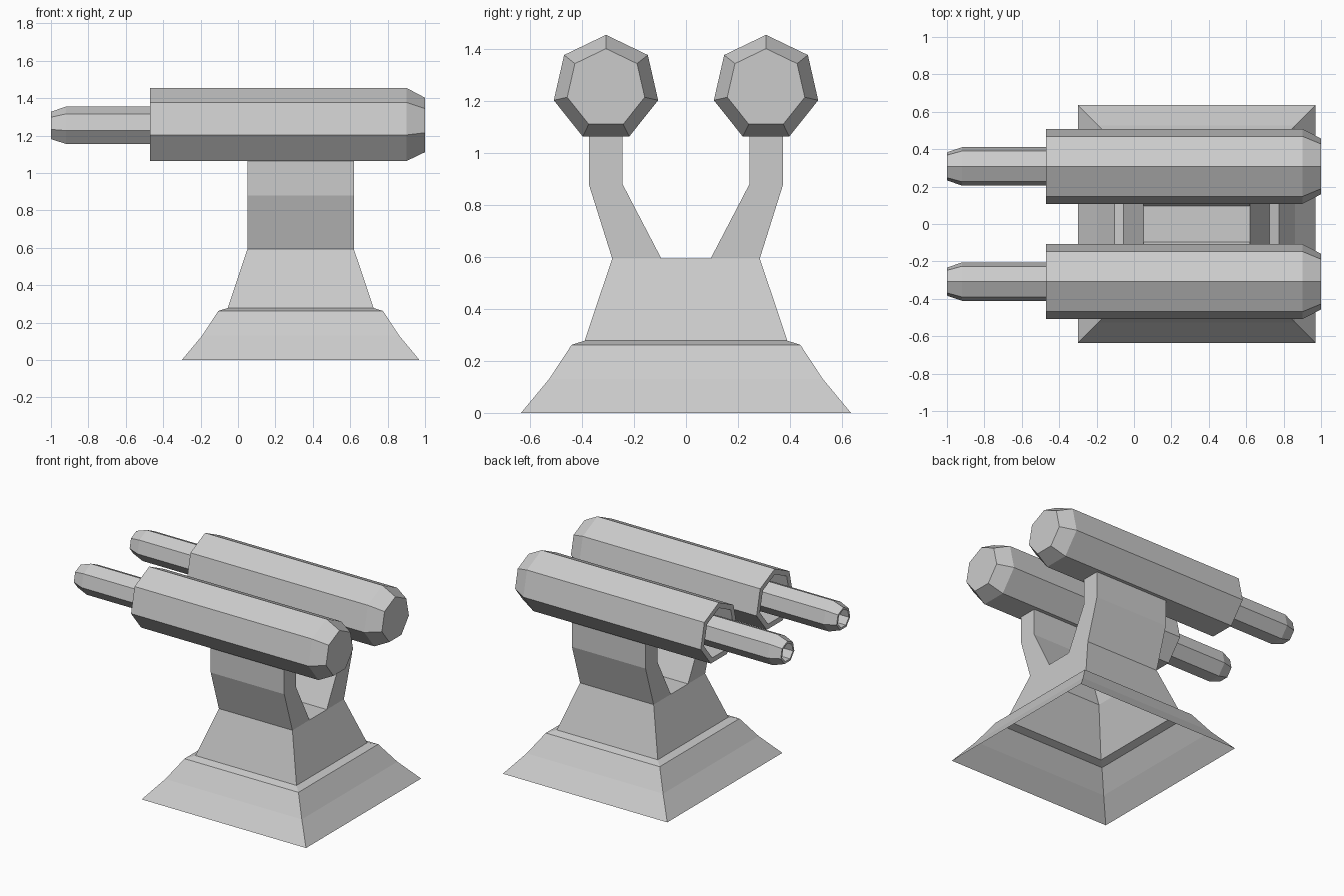
import bpy, bmesh
from math import sin, cos, tau

if "Cube" in bpy.data.objects:
    bpy.data.objects.remove(bpy.data.objects["Cube"])


def loft(name, rings, cap_start=False, cap_end=False, extra=None):
    """Skin a list of equal-length point rings; optional end caps and one extra quad."""
    bm = bmesh.new()
    loops = [[bm.verts.new(p) for p in ring] for ring in rings]
    n = len(rings[0])
    for a, b in zip(loops, loops[1:]):
        for i in range(n):
            j = (i + 1) % n
            bm.faces.new((a[i], a[j], b[j], b[i]))
    if cap_start:
        bm.faces.new(loops[0][::-1])
    if cap_end:
        bm.faces.new(loops[-1])
    bmesh.ops.recalc_face_normals(bm, faces=bm.faces[:])
    if extra:
        bm.faces.new([bm.verts.new(p) for p in extra])
    mesh = bpy.data.meshes.new(name)
    bm.to_mesh(mesh)
    bm.free()
    obj = bpy.data.objects.new(name, mesh)
    bpy.context.collection.objects.link(obj)
    return obj


def rect(x0, x1, y0, y1, z):
    return [(x0, y0, z), (x1, y0, z), (x1, y1, z), (x0, y1, z)]


def heptagons(profile, cy, cz):
    """Seven-sided rings along x from (x, radius) pairs, one corner pointing up."""
    return [[(x, cy + r * sin(tau * k / 7), cz + r * cos(tau * k / 7)) for k in range(7)]
            for x, r in profile]


CX = 0.335      # pedestal centre
HALF = 0.284    # half width of the pedestal top
TOP = 0.594

# Hollow stepped pedestal, open underneath, with the floor between the arms
steps = [(0, 0.635), (0.13, 0.527), (0.262, 0.44), (0.278, 0.39), (TOP, HALF)]
loft("pedestal", [rect(CX - h, CX + h, -h, h, z) for z, h in steps],
     extra=rect(CX - HALF, CX + HALF, -0.095, 0.095, TOP))

# Cross-sections: arm (inner y, outer y, z), housing and barrel (x, radius)
arm = [(0.095, HALF, TOP), (0.244, 0.374, 0.88), (0.244, 0.374, 1.064)]
housing = [(1.0, 0.153), (0.9, 0.206), (-0.47, 0.206), (-0.47, 0.168), (-0.32, 0.168)]
barrel = [(-0.32, 0.105), (-0.92, 0.105), (-1.0, 0.077), (-1.0, 0.062), (-0.9, 0.062)]

for side, s in (("left", -1), ("right", 1)):
    # Bent support arm
    loft(side + "_arm", [rect(CX - HALF, CX + HALF, *sorted((s * a, s * b)), z)
                         for a, b, z in arm])
    # Gun housing with a recessed front, and the thin barrel inside it
    loft(side + "_housing", heptagons(housing, s * 0.308, 1.249), True, True)
    loft(side + "_barrel", heptagons(barrel, s * 0.308, 1.25), False, True)
